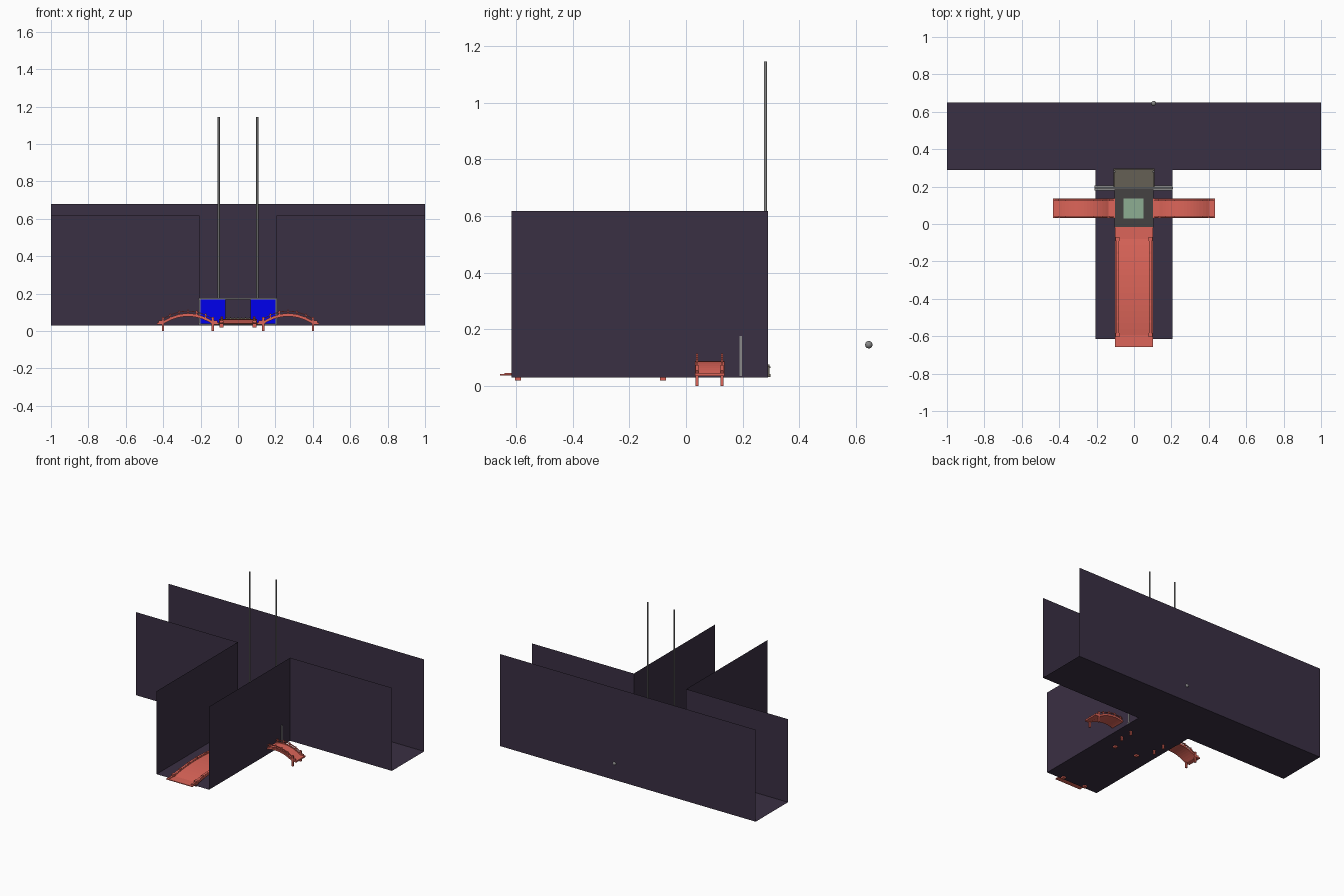
import bpy, bmesh, math
from mathutils import Vector

if "Cube" in bpy.data.objects:
    bpy.data.objects.remove(bpy.data.objects["Cube"])


def material(name, r, g, b):
    m = bpy.data.materials.new(name)
    m.diffuse_color = (r, g, b, 1)
    m.use_nodes = True
    m.node_tree.nodes["Principled BSDF"].inputs["Base Color"].default_value = m.diffuse_color
    return m


PURPLE = material("dark_purple", 0.042, 0.029, 0.056)
RED = material("red", 0.72, 0.13, 0.10)
BLUE = material("blue", 0.0, 0.0, 0.85)
DARK = material("dark_grey", 0.06, 0.055, 0.055)
BROWN = material("brown_grey", 0.13, 0.115, 0.09)
GREEN = material("green", 0.27, 0.42, 0.29)
STEEL = material("steel", 0.25, 0.25, 0.25)


def finish(name, bm, mat):
    me = bpy.data.meshes.new(name)
    bm.to_mesh(me)
    bm.free()
    ob = bpy.data.objects.new(name, me)
    bpy.context.collection.objects.link(ob)
    me.materials.append(mat)
    return ob


def add_box(bm, lo, hi):
    vs = bmesh.ops.create_cube(bm, size=1)["verts"]
    for v in vs:
        v.co = Vector([(lo[i] + hi[i]) / 2 + v.co[i] * (hi[i] - lo[i]) for i in range(3)])


def box(name, lo, hi, mat):
    bm = bmesh.new()
    add_box(bm, lo, hi)
    return finish(name, bm, mat)


def sheet(name, pts, mat):
    bm = bmesh.new()
    bm.faces.new([bm.verts.new(p) for p in pts])
    return finish(name, bm, mat)


def wall(name, a, b, z0, z1):
    sheet(name, [(*a, z0), (*b, z0), (*b, z1), (*a, z1)], PURPLE)


def add_strip(bm, path, y0, y1, thick):
    """Sweep a flat bar along an x-z path."""
    rings = [[bm.verts.new((x, y, z + dz)) for y, dz in
              ((y0, 0), (y1, 0), (y1, -thick), (y0, -thick))] for x, z in path]
    for a, b in zip(rings, rings[1:]):
        for i in range(4):
            j = (i + 1) % 4
            bm.faces.new((a[i], a[j], b[j], b[i]))
    bm.faces.new(rings[0])
    bm.faces.new(rings[-1][::-1])


# T-shaped channel: floor and thin walls
Z0, Z1 = 0.03, 0.617
W, YF, YM, YB = 0.205, -0.615, 0.29, 0.65
sheet("channel_floor", [(-W, YF, Z0), (W, YF, Z0), (W, YM, Z0), (1, YM, Z0), (1, YB, Z0),
                        (-1, YB, Z0), (-1, YM, Z0), (-W, YM, Z0)], PURPLE)
wall("back_wall", (-1, YB), (1, YB), Z0, 0.68)
for s, side in ((-1, "left"), (1, "right")):
    wall(side + "_front_wall", (s * W, YM), (s, YM), Z0, Z1)
    wall(side + "_passage_wall", (s * W, YF), (s * W, YM), Z0, Z1)


# Arched bridges with railings, posts and feet
def arch(t):
    return 0.046 + 0.042 * (1 - t * t)


def bridge(name, centre, half_len, half_wid, angle, zscale=1, zoff=0):
    bm = bmesh.new()
    n = 16
    ts = [-1 + 2 * i / n for i in range(n + 1)]
    a = 0.80 * half_len
    w = half_wid
    add_strip(bm, [(-half_len, 0.046)] + [(t * a, arch(t)) for t in ts]
              + [(half_len, 0.046)], -w, w, 0.010)
    p = 0.04 * half_len / 2
    for s in (-1, 1):
        r = s * 0.86 * w
        q = 0.07 * w
        # curved side curb and handrail
        add_strip(bm, [(t * a, arch(t) + 0.006) for t in ts], r - q, r + q, 0.006)
        add_strip(bm, [(t * a, arch(t) + 0.020) for t in ts], r - q, r + q, 0.004)
        for t in (-0.72, -0.36, 0, 0.36, 0.72):
            add_box(bm, (t * a - p, r - q, arch(t) - 0.004),
                    (t * a + p, r + q, arch(t) + 0.027))
        for e in (-1, 1):
            add_box(bm, (e * a - 1.7 * p, r - 1.5 * q, 0),
                    (e * a + 1.7 * p, r + 1.5 * q, 0.075))
            x0, x1 = sorted((e * a, e * 0.95 * half_len))
            add_box(bm, (x0, r - q, 0.046), (x1, r + q, 0.056))
    bmesh.ops.recalc_face_normals(bm, faces=bm.faces)
    ob = finish(name, bm, RED)
    ob.location = (*centre, zoff)
    ob.rotation_euler.z = angle
    ob.scale.z = zscale


bridge("left_bridge", (-0.268, 0.083), 0.166, 0.052, 0)
bridge("right_bridge", (0.268, 0.083), 0.166, 0.052, 0)
bridge("front_bridge", (0, -0.337), 0.32, 0.102, math.pi / 2, 0.5, 0.019)

# Central platform with an inlaid green tile
box("platform", (-0.105, -0.02, 0.032), (0.105, 0.19, 0.042), DARK)
box("green_tile", (-0.055, 0.03, 0.042), (0.052, 0.135, 0.045), GREEN)

# Rear landing with a low railing
box("rear_landing", (-0.108, 0.19, 0.032), (0.108, 0.298, 0.042), BROWN)
bm = bmesh.new()
for s in (-1, 1):
    for i in range(6):
        y = 0.2 + i * 0.0184
        add_box(bm, (s * 0.106 - 0.002, y - 0.002, 0.04), (s * 0.106 + 0.002, y + 0.002, 0.07))
    add_box(bm, (s * 0.106 - 0.003, 0.195, 0.064), (s * 0.106 + 0.003, 0.298, 0.069))
for i in range(11):
    x = -0.1 + i * 0.02
    add_box(bm, (x - 0.002, 0.290, 0.032), (x + 0.002, 0.294, 0.076))
add_box(bm, (-0.108, 0.289, 0.064), (0.108, 0.298, 0.069))
finish("landing_railing", bm, BROWN)

# Screen frame with two blue panes
bm = bmesh.new()
add_box(bm, (-0.21, 0.188, 0.169), (0.205, 0.198, 0.177))
add_box(bm, (-0.21, 0.180, 0.031), (0.205, 0.205, 0.041))
for s in (-1, 1):
    add_box(bm, (s * 0.2055 - 0.004, 0.188, 0.035), (s * 0.2055 + 0.004, 0.198, 0.176))
finish("screen_frame", bm, STEEL)
for s, side in ((-1, "left"), (1, "right")):
    x0, x1 = sorted((s * 0.068, s * 0.204))
    box(side + "_blue_pane", (x0, 0.191, 0.04), (x1, 0.195, 0.17), BLUE)

    # Tall poles behind the screen
    bpy.ops.mesh.primitive_cylinder_add(vertices=16, radius=0.0055, depth=1.113,
                                        location=(s * 0.103, 0.28, 0.5885))
    pole = bpy.context.object
    pole.name = side + "_pole"
    pole.data.materials.append(STEEL)
    bpy.ops.object.shade_smooth_by_angle()

# Small ball set in the back wall
bpy.ops.mesh.primitive_uv_sphere_add(segments=16, ring_count=10, radius=0.013,
                                     location=(0.105, 0.645, 0.146))
ball = bpy.context.object
ball.name = "wall_ball"
ball.data.materials.append(STEEL)
bpy.ops.object.shade_smooth_by_angle()
